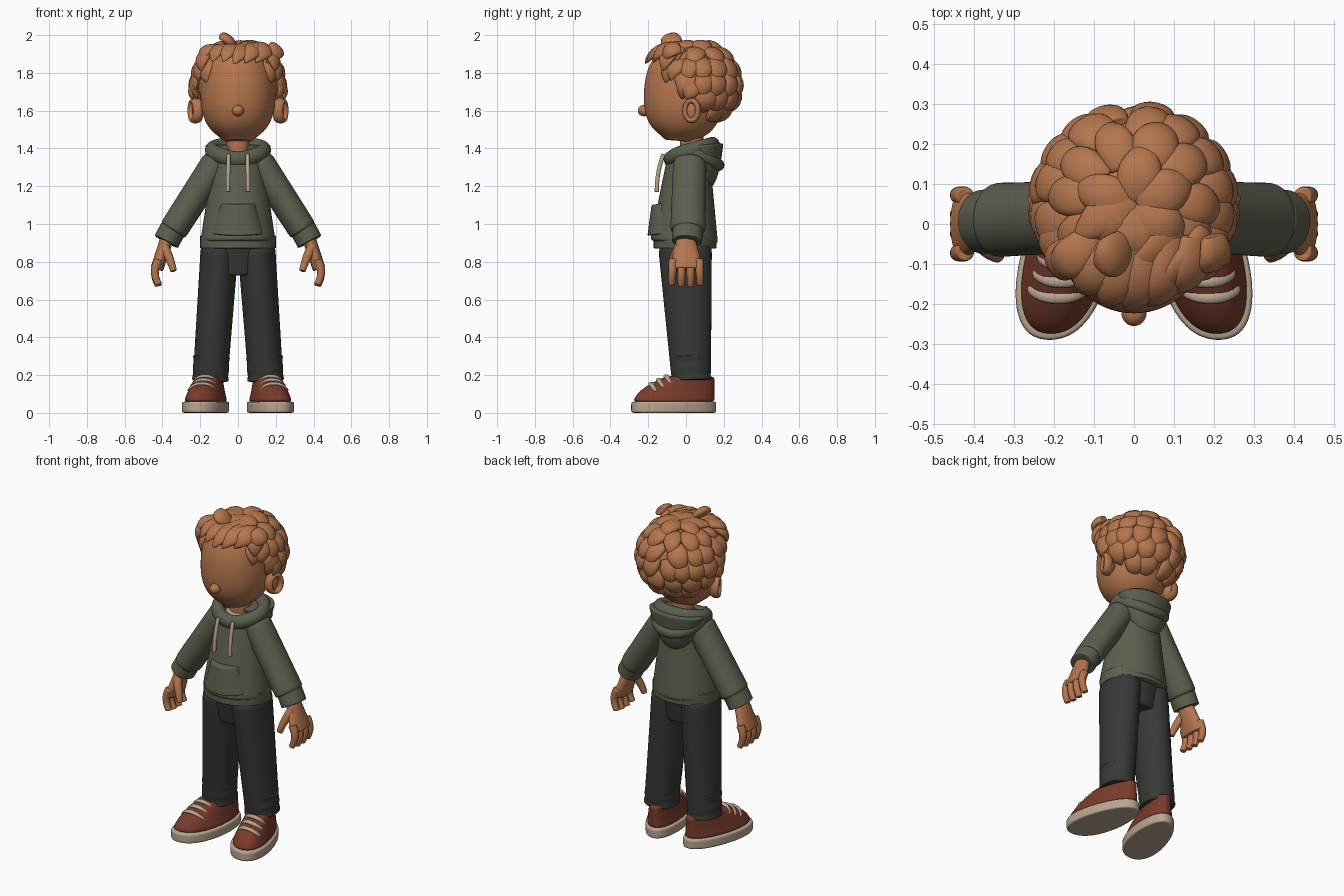
import bpy, bmesh, math, random
from math import sin, cos, pi, radians
from mathutils import Vector, Matrix

random.seed(4)
cube = bpy.data.objects.get("Cube")
if cube:
    bpy.data.objects.remove(cube)


def material(name, red, green, blue):
    colour = (red, green, blue, 1)
    m = bpy.data.materials.new(name)
    m.use_nodes = True
    m.diffuse_color = colour
    m.node_tree.nodes["Principled BSDF"].inputs["Base Color"].default_value = colour
    return m


BROWN = material("warm brown skin and hair", .46, .18, .075)
GREEN = material("olive green cloth", .105, .115, .075)
CHARCOAL = material("charcoal cloth", .037, .04, .036)
RUST = material("rust leather", .19, .043, .024)
CREAM = material("cream rubber and cord", .48, .38, .28)

SIDEWAYS, FORWARD, UP = Vector((1, 0, 0)), Vector((0, 1, 0)), Vector((0, 0, 1))


def circle(sides):
    # Slightly enlarged, to offset the inward pull of subdivision
    grow = 3 / (2 + cos(2 * pi / sides))
    return [(grow * cos(2 * pi * i / sides), grow * sin(2 * pi * i / sides)) for i in range(sides)]


def skin(bm, rings, closed=False):
    loops = [[bm.verts.new(p) for p in ring] for ring in rings]
    if closed:
        loops.append(loops[0])
    else:
        bm.faces.new(loops[0])
        bm.faces.new(loops[-1])
    for low, high in zip(loops, loops[1:]):
        for i in range(len(low)):
            bm.faces.new((low[i - 1], low[i], high[i], high[i - 1]))


def sweep(bm, centres, sizes, ref=SIDEWAYS, sides=10, closed=False):
    # Oval cross-sections along a path: first radius along ref, second across it
    centres, rings, last = [Vector(c) for c in centres], [], len(centres) - 1
    for k, (centre, (a, b)) in enumerate(zip(centres, sizes)):
        after = centres[(k + 1) % len(centres)] if closed else centres[min(k + 1, last)]
        before = centres[k - 1] if closed else centres[max(k - 1, 0)]
        along = (after - before).normalized()
        u = (ref - along * ref.dot(along)).normalized()
        v = along.cross(u)
        rings.append([centre + u * a * c + v * b * s for c, s in circle(sides)])
    skin(bm, rings, closed)


def limb(bm, start, end, size, end_size=None, bend=(0, 0, 0), profile=lambda t: 1, ref=SIDEWAYS, sides=16, steps=6):
    # Tapered form between two points, with small rounded ends
    start, end, size, bend = Vector(start), Vector(end), Vector(size), Vector(bend)
    end_size = Vector(end_size) if end_size else size
    spots = [(1 - cos(pi * k / steps)) / 2 for k in range(steps + 1)]
    centres = [start.lerp(end, t) + bend * sin(pi * t) for t in spots]
    sizes = [size.lerp(end_size, t) * profile(t) for t in spots]
    # Inset rings that close both ends
    nudge = (end - start) * .001
    centres = [centres[0] - nudge] + centres + [centres[-1] + nudge]
    sizes = [sizes[0] * .7] + sizes + [sizes[-1] * .7]
    sweep(bm, centres, sizes, ref, sides)


def ball(bm, centre, radii):
    bmesh.ops.create_uvsphere(bm, u_segments=24, v_segments=14, radius=1,
                              matrix=Matrix.Translation(centre) @ Matrix.Diagonal((*radii, 1)))


def finish(bm, name, mat, mirror=False, level=2):
    bmesh.ops.recalc_face_normals(bm, faces=bm.faces)
    mesh = bpy.data.meshes.new(name)
    bm.to_mesh(mesh)
    bm.free()
    for face in mesh.polygons:
        face.use_smooth = True
    mesh.materials.append(mat)
    ob = bpy.data.objects.new(name, mesh)
    bpy.context.collection.objects.link(ob)
    if mirror:
        ob.modifiers.new("Mirror", "MIRROR").use_mirror_merge = False
    subdivision = ob.modifiers.new("Smooth", "SUBSURF")
    subdivision.levels = subdivision.render_levels = level


def make(name, mat, build, *args, mirror=False, level=2, **options):
    bm = bmesh.new()
    build(bm, *args, **options)
    finish(bm, name, mat, mirror, level)


def egg(t):
    # Boxy rounded outline for the head
    return max(.1, 1 - abs(2 * t - 1) ** 2.5) ** .4


# Head, neck, nose and ears
make("head", BROWN, limb, (0, -.03, 1.44), (0, .01, 1.95), (.2, .214), profile=egg, steps=10)
make("neck", BROWN, limb, (0, .03, 1.3), (0, .03, 1.5), (.062, .062))
make("nose", BROWN, ball, (0, -.222, 1.6), (.032, .034, .03), level=1)
bm = bmesh.new()
ball(bm, (.212, .035, 1.6), (.03, .04, .06))
turns = [2 * pi * k / 12 for k in range(12)]
sweep(bm, [(.225 + .015 * sin(t), .03 + .036 * sin(t), 1.6 + .055 * cos(t)) for t in turns],
      [(.028, .016)] * len(turns), closed=True)
finish(bm, "ears", BROWN, mirror=True, level=1)

# Hair: a rounded cap covered by overlapping tapered locks
HEART = Vector((0, .05, 1.74))


def lock(bm, start, end, width=.055, bump=.03):
    start, end = Vector(start), Vector(end)
    out = ((start + end) / 2 - HEART).normalized()
    limb(bm, start, end, (width / 2, width), bend=out * bump, ref=out, sides=10,
         profile=lambda t: .05 + abs(sin(pi * (.2 + .8 * t))) ** .8)


def scalp(turn, rise, reach):
    turn, rise = radians(turn), radians(rise)
    return HEART + reach * Vector((.225 * cos(rise) * sin(turn), .222 * cos(rise) * cos(turn), .205 * sin(rise)))


bm = bmesh.new()
ball(bm, HEART, (.217, .217, .205))
# Rows climb from the nape and wrap further round as they rise
for row in range(6):
    rise, spread = 23 * row - 46, 24 * row + 50
    count = 2 + int(spread * cos(radians(rise)) / 12)
    for k in range(count):
        side = 2 * k / (count - 1) - 1
        turn = spread * side + random.uniform(-4, 4)
        drift = math.copysign(random.uniform(2, 16), side)
        lock(bm, scalp(turn, rise + 19, .96), scalp(turn + drift, rise - 21, 1.05), random.uniform(.05, .06))
# Fringe over the forehead
for k in range(-3, 4):
    x = .057 * k
    lock(bm, (x * .85 + .05, -.03, 1.93), (x - .02, 3.4 * x * x - .217, random.uniform(1.84, 1.86)), .05, .045)
# Locks swept across the top, ending in a raised tuft
for k in range(4):
    t = k / 3
    lock(bm, Vector((.18, -.02, 1.89)).lerp((.03, .1, 1.91), t), Vector((.05, -.16, 1.92)).lerp((-.15, -.04, 1.93), t))
lock(bm, (-.02, -.05, 1.94), (-.1, -.1, 1.98))
# Temples on both sides
for s in (-1, 1):
    for k in range(4):
        top = Vector((s * (.15 + .015 * k), .04 * k - .06, 1.92 - .05 * k))
        lock(bm, top, top + Vector((s * .045, -.06, -.11)), .05, .025)
finish(bm, "hair", BROWN, level=1)

# Hoodie body, waistband and pocket
make("hoodie_body", GREEN, limb, (0, -.01, .9), (0, .015, 1.37), (.2, .18), (.13, .11))
make("hoodie_waistband", GREEN, limb, (0, -.005, .87), (0, -.005, .94), (.2, .166))
make("hoodie_pocket", GREEN, limb, (0, -.095, .95), (0, -.115, 1.11), (.145, .11), (.09, .068))

# Hood: thick rim, drooping pouch and fold
loop = [2 * pi * k / 14 for k in range(14)]
make("hood_rim", GREEN, sweep,
     [(.143 * sin(t), .03 - .115 * cos(t), 1.39 - .03 * cos(t) - .02 * max(0, cos(t)) ** 4) for t in loop],
     [(.042, .038)] * len(loop), ref=UP, closed=True)
make("hood_pouch", GREEN, limb, (0, .11, 1.19), (0, .09, 1.42), (.175, .107), profile=lambda t: (t + .02) ** .4)
arc = [radians(20 * k) for k in range(-5, 6)]
make("hood_fold", GREEN, sweep, [(.15 * sin(t), .05 + .13 * cos(t), 1.385 - .075 * max(0, cos(t))) for t in arc],
     [(.03, .026)] * len(arc), ref=UP)
make("shirt_collar", CREAM, limb, (0, .015, 1.3), (0, .015, 1.38), (.076, .082))
make("drawstrings", CREAM, limb, (.05, -.12, 1.37), (.054, -.155, 1.17), (.011, .011), bend=(0, -.01, 0), mirror=True)

# Sleeves and cuffs
make("sleeves", GREEN, limb, (.11, .02, 1.33), (.345, .01, .965), (.08, .088), (.076, .093), mirror=True)
make("cuffs", GREEN, limb, (.343, .01, .975), (.38, .005, .905), (.07, .08), mirror=True)

# Hands
bm = bmesh.new()
limb(bm, (.37, 0, .94), (.43, 0, .76), (.036, .045), (.034, .09))
for k in range(4):
    y = .046 * k - .069
    limb(bm, (.42, y, .81), (.42, y * 1.1, .67 + 2 * y * y), (.024, .024), (.018, .018), bend=(.022, 0, 0), sides=10)
limb(bm, (.395, -.03, .885), (.34, -.08, .75), (.028, .028), (.017, .017), bend=(-.005, -.01, 0), sides=10)
finish(bm, "hands", BROWN, mirror=True, level=1)

# Trousers with bunched hems
make("trouser_hips", CHARCOAL, limb, (0, -.005, .92), (0, 0, .73), (.19, .145), (.13, .115))
make("trouser_legs", CHARCOAL, limb, (.097, -.005, .88), (.147, .028, .18), (.1, .142), (.092, .104), mirror=True)
make("trouser_hems", CHARCOAL, limb, (.147, .028, .17), (.14, .022, .3), (.095, .105), mirror=True,
     profile=lambda t: 1 + .035 * cos(4 * pi * t))


# Shoes: toes wider than heels and turned outward
def slant(y):
    return .153 - .2 * y


def footprint(z, width, toe, heel):
    ring = []
    for c, s in circle(20):
        y = (toe + heel) / 2 + (heel - toe) / 2 * c
        bulge = math.copysign(abs(s) ** .85, s) * (1 - .14 * c)
        ring.append(Vector((slant(y) + width * bulge, y, z)))
    return ring


layers = [(0, .02), (0, 0), (.02, 0), (.04, 0), (.06, 0), (.06, .02)]
make("shoe_soles", CREAM, skin, [footprint(z, .114 - inset, inset - .29, .16 - inset) for z, inset in layers], mirror=True)
make("shoe_uppers", RUST, skin, [footprint(.05 + .15 * t, .107 - .045 * t, .19 * t * t - .28, .15)
                                 for t in (k / 6 for k in range(7))], mirror=True)
bm = bmesh.new()
for k in range(3):
    y, z, half = -.105 - .04 * k, .195 - .02 * k, .065 + .005 * k
    across = [j / 3 for j in range(-3, 4)]
    sweep(bm, [(slant(y) + q * half, y + .03 * abs(q) ** 3, z - .045 * abs(q) ** 3) for q in across],
          [(.01, .015)] * len(across), ref=UP, sides=8)
finish(bm, "shoe_laces", CREAM, mirror=True, level=1)
